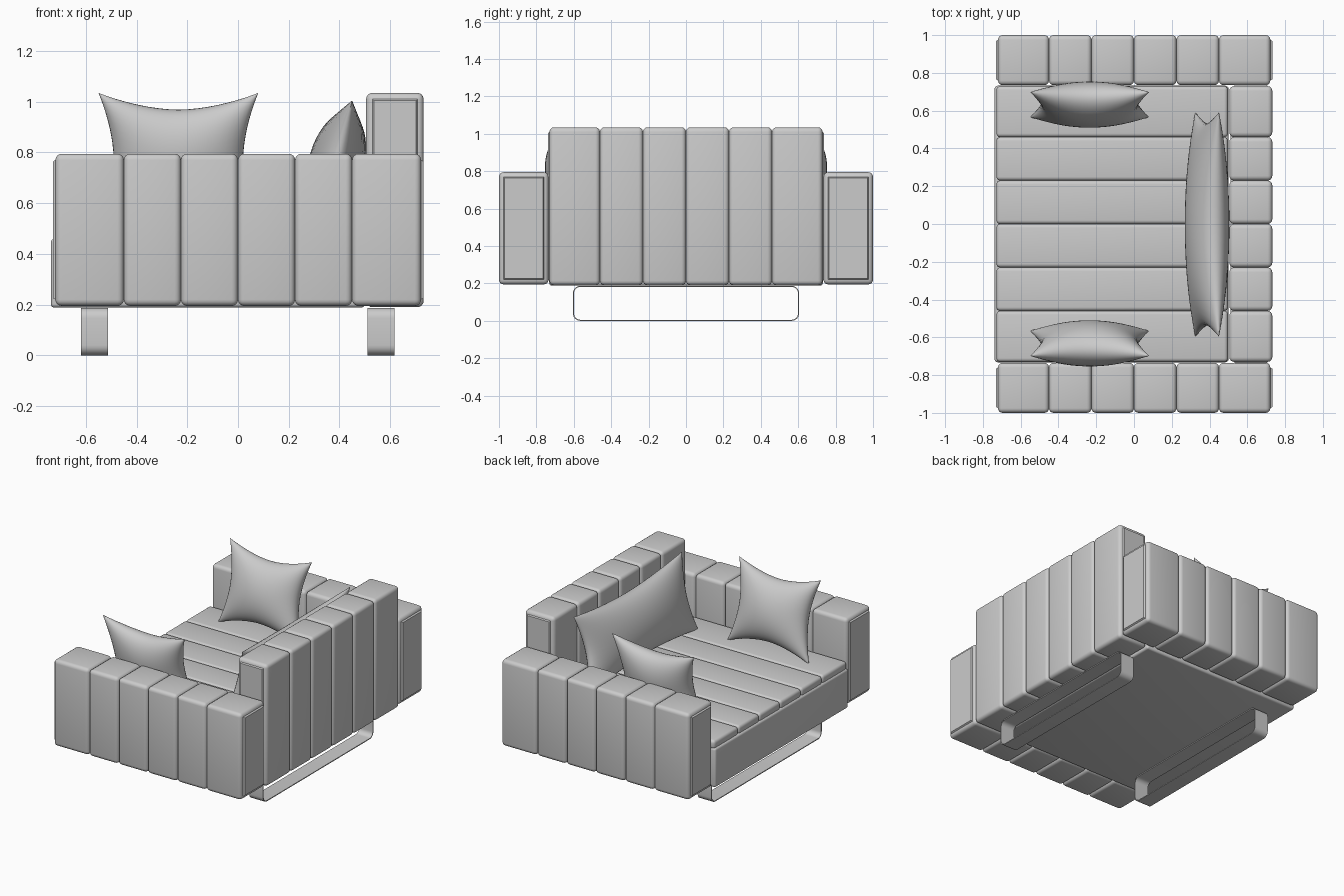
import bpy, bmesh, math
from mathutils import Vector, Matrix

if "Cube" in bpy.data.objects:
    bpy.data.objects.remove(bpy.data.objects["Cube"])


def finish(name, bm, angle=40):
    bmesh.ops.recalc_face_normals(bm, faces=bm.faces[:])
    me = bpy.data.meshes.new(name)
    bm.to_mesh(me)
    bm.free()
    ob = bpy.data.objects.new(name, me)
    bpy.context.collection.objects.link(ob)
    bpy.ops.object.select_all(action='DESELECT')
    ob.select_set(True)
    bpy.context.view_layer.objects.active = ob
    bpy.ops.object.shade_smooth_by_angle(angle=math.radians(angle))
    return ob


def channel_block(name, lo, hi, axis=0, cuts=(), r=0.025, panel=0.0):
    """Rounded upholstered block, split into padded channels along one axis."""
    bm = bmesh.new()
    stops = [lo[axis] + panel, *cuts, hi[axis] - panel]
    for a, b in zip(stops, stops[1:]):
        p, q = Vector(lo), Vector(hi)
        p[axis], q[axis] = a, b
        m = Matrix.Translation((p + q) / 2) @ Matrix.Diagonal((*(q - p), 1))
        vs = bmesh.ops.create_cube(bm, size=1, matrix=m)['verts']
        edges = list({e for v in vs for e in v.link_edges})
        bmesh.ops.bevel(bm, geom=edges, offset=r, segments=4, profile=0.5,
                        affect='EDGES')
    # open the hidden faces between channels and weld the seams
    flat = [f for f in bm.faces if abs(f.normal[axis]) > 0.999]
    inner = [f for f in flat
             if any(abs(f.calc_center_median()[axis] - c) < 1e-4 for c in cuts)]
    ends = [f for f in flat if f not in inner]
    if panel:
        bmesh.ops.inset_individual(bm, faces=ends, thickness=0.008, depth=panel)
    bmesh.ops.delete(bm, geom=inner, context='FACES')
    bmesh.ops.remove_doubles(bm, verts=bm.verts[:], dist=1e-4)
    return finish(name, bm)


def pillow(name, w, h, t, sag_w, sag_h, n=24):
    """Knife-edge pillow in local XZ with pointed corners, thickness along Y."""
    bm = bmesh.new()
    for side in (-1, 1):
        rows = []
        for j in range(n + 1):
            row = []
            for i in range(n + 1):
                u = math.sin((2 * i / n - 1) * math.pi / 2)
                v = math.sin((2 * j / n - 1) * math.pi / 2)
                x = u * (w - sag_w * (1 - abs(v) ** 1.8))
                z = v * (h - sag_h * (1 - abs(u) ** 1.8))
                y = side * t * (max(0, (1 - u * u) * (1 - v * v))) ** 0.5
                row.append(bm.verts.new((x, y, z)))
            rows.append(row)
        for j in range(n):
            for i in range(n):
                bm.faces.new((rows[j][i], rows[j][i + 1],
                              rows[j + 1][i + 1], rows[j + 1][i]))
    bmesh.ops.remove_doubles(bm, verts=bm.verts[:], dist=1e-5)
    return finish(name, bm, 60)


def sled_leg(name, x0, x1, y, z1, r=0.04, t=0.006):
    """Flat metal band bent into a rounded rectangle."""
    bm = bmesh.new()

    def ring(x, d):
        pts = []
        for k, (sy, cz) in enumerate(((1, z1 - r), (-1, z1 - r), (-1, r), (1, r))):
            for s in range(7):
                a = (k + s / 6) * math.pi / 2
                pts.append(bm.verts.new((x, sy * (y - r) + (r - d) * math.cos(a),
                                         cz + (r - d) * math.sin(a))))
        return pts
    loops = [ring(x0, 0), ring(x1, 0), ring(x1, t), ring(x0, t)]
    for a, b in zip(loops, loops[1:] + loops[:1]):
        for i in range(len(a)):
            k = (i + 1) % len(a)
            bm.faces.new((a[i], a[k], b[k], b[i]))
    return finish(name, bm)


SEAMS = (-0.45, -0.225, 0, 0.225, 0.45)
SEAMS_Y = (-0.46, -0.23, 0, 0.23, 0.46)

# arms
for side, y0, y1 in (("left", 0.735, 1.0), ("right", -1.0, -0.735)):
    channel_block(side + "_arm", (-0.73, y0, 0.195), (0.732, y1, 0.795),
                  0, SEAMS, panel=0.01)

# backrest
channel_block("backrest", (0.505, -0.738, 0.19), (0.732, 0.738, 1.035),
              1, SEAMS_Y, panel=0.008)

# seat base and channelled cushion
channel_block("seat_base", (-0.738, -0.732, 0.188), (0.5, 0.732, 0.46), r=0.015)
channel_block("seat_cushion", (-0.728, -0.73, 0.448), (0.497, 0.73, 0.51),
              1, SEAMS_Y, r=0.02)

# sled legs
sled_leg("front_leg", -0.62, -0.513, 0.605, 0.187)
sled_leg("rear_leg", 0.51, 0.617, 0.605, 0.187)

# side pillows leaning on the arms
TILT = math.radians(14)
for side, s in (("left", 1), ("right", -1)):
    p = pillow(side + "_pillow", 0.315, 0.275, 0.115, 0.06, 0.07)
    p.location = (-0.235, s * 0.632, 0.768)
    p.rotation_euler = (-s * TILT, 0, 0)

# long pillow leaning on the backrest
p = pillow("long_pillow", 0.595, 0.26, 0.11, 0.06, 0.05)
p.location = (0.387, -0.003, 0.753)
p.rotation_euler = (TILT, 0, math.pi / 2)
